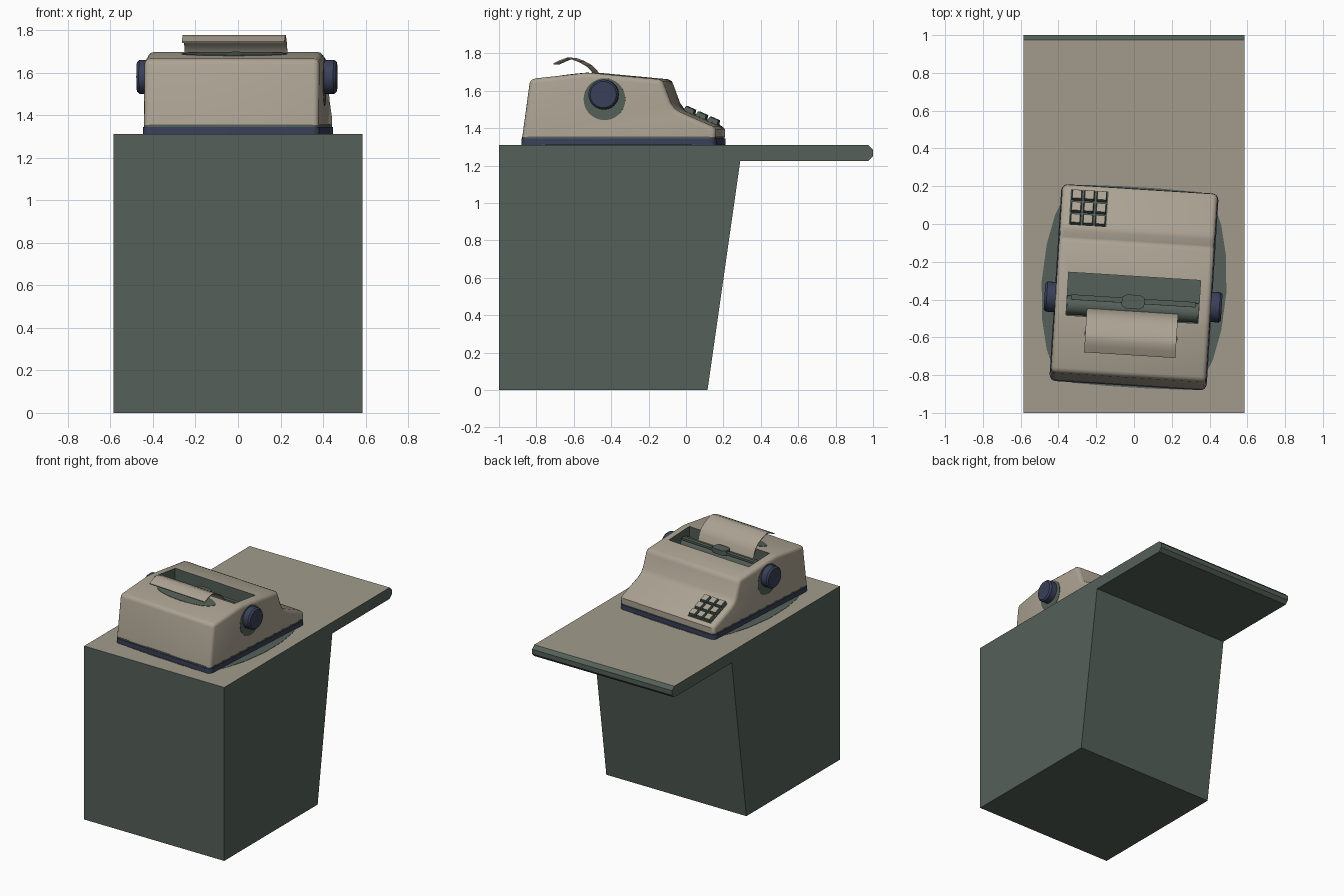
import bpy, bmesh, math
from mathutils import Matrix, Vector

cube = bpy.data.objects.get("Cube")
if cube:
    bpy.data.objects.remove(cube, do_unlink=True)


def material(name, r, g, b):
    m = bpy.data.materials.new(name)
    m.diffuse_color = (r, g, b, 1)
    m.use_nodes = True
    m.node_tree.nodes["Principled BSDF"].inputs["Base Color"].default_value = (r, g, b, 1)
    return m


BEIGE = material("warm beige", .41, .365, .29)
STONE = material("stone beige", .36, .33, .262)
GREEN = material("dark green", .089, .117, .098)
BLUE = material("navy blue", .042, .051, .1)

# The machine sits slightly turned on the table
PLACE = Matrix.Translation((0, -.335, 0)) @ Matrix.Rotation(math.radians(-3.6), 4, 'Z')
machine = []


def finish(name, bm, mats, on_machine=True, smooth=False):
    bmesh.ops.recalc_face_normals(bm, faces=bm.faces)
    mesh = bpy.data.meshes.new(name)
    bm.to_mesh(mesh)
    bm.free()
    for m in mats:
        mesh.materials.append(m)
    ob = bpy.data.objects.new(name, mesh)
    bpy.context.collection.objects.link(ob)
    if on_machine:
        machine.append(ob)
    if smooth:
        select(ob)
        bpy.ops.object.shade_smooth_by_angle(angle=math.radians(38))
    return ob


def select(ob):
    bpy.ops.object.select_all(action='DESELECT')
    ob.select_set(True)
    bpy.context.view_layer.objects.active = ob


def extrude(points, vec):
    """Solid made by sweeping a closed outline along a vector."""
    bm = bmesh.new()
    face = bm.faces.new([bm.verts.new(p) for p in points])
    new = bmesh.ops.extrude_face_region(bm, geom=[face], use_keep_orig=True)["geom"]
    bmesh.ops.translate(bm, vec=vec, verts=[v for v in new if isinstance(v, bmesh.types.BMVert)])
    bmesh.ops.recalc_face_normals(bm, faces=bm.faces)
    return bm


def side_profile(points, half):
    return extrude([(-half, y, z) for y, z in points], (2 * half, 0, 0))


def block(size, centre, matrix=Matrix()):
    bm = bmesh.new()
    m = matrix @ Matrix.Translation(centre) @ Matrix.Diagonal((*size, 1))
    bmesh.ops.create_cube(bm, size=1, matrix=m)
    return bm


def rod(radius, x0, x1, y, z, sides=32, tip=None):
    """Cylinder along x; tip is the radius at x1."""
    bm = bmesh.new()
    m = Matrix.Translation(((x0 + x1) / 2, y, z)) @ Matrix.Rotation(math.pi / 2, 4, 'Y')
    bmesh.ops.create_cone(bm, cap_ends=True, segments=sides, radius1=radius,
                          radius2=tip or radius, depth=x1 - x0, matrix=m)
    return bm


# Table: tapered cabinet with an overhanging top
bm = side_profile([(-1, 0), (.115, 0), (.29, 1.225), (.975, 1.225), (1, 1.25),
                   (1, 1.285), (.975, 1.31), (-1, 1.31)], .585)
bm.normal_update()
for f in bm.faces:
    f.material_index = int(f.normal.z > .9)
finish("table", bm, [GREEN, STONE], on_machine=False)

# Dark halo plate on the table round the machine
quarter = [(.49, 0), (.475, .2), (.44, .36), (.4, .45), (.3, .525), (.1, .53)]
ring = [(x, y) for x, y in quarter] + [(-x, y) for x, y in reversed(quarter)]
ring += [(x, -y) for x, y in ([(-a, b) for a, b in quarter[1:]] + quarter[:0:-1])]
finish("table_halo", extrude([(x, y, 1.308) for x, y in ring], (0, 0, .004)), [GREEN])


# Base tray and dark seam, with rounded corners
def tray(name, half_x, half_y, z0, z1, mat):
    bm = block((2 * half_x, 2 * half_y, z1 - z0), (0, 0, (z0 + z1) / 2))
    upright = [e for e in bm.edges if abs(e.verts[0].co.z - e.verts[1].co.z) > .001]
    bmesh.ops.bevel(bm, geom=upright, offset=.035, segments=4, profile=.5, affect='EDGES')
    finish(name, bm, [mat], smooth=True)


tray("base_tray", .417, .522, 1.308, 1.345, BLUE)
tray("base_seam", .413, .518, 1.344, 1.356, GREEN)

# Housing with rounded side and rear edges
HALF = .412
bm = side_profile([(-.517, 1.354), (.52, 1.354), (.52, 1.395), (.505, 1.41), (.33, 1.487),
                   (.3, 1.507), (.28, 1.535), (.245, 1.63), (.235, 1.652), (.215, 1.662),
                   (-.15, 1.696), (-.18, 1.696), (-.475, 1.663)], HALF)
rounded = []
for e in bm.edges:
    a, b = (v.co for v in e.verts)
    bottom = max(a.z, b.z) < 1.36
    rear_top = max(a.y, b.y) < -.47 and min(a.z, b.z) > 1.6
    if not bottom and (abs(a.x - b.x) < .001 or rear_top):
        rounded.append(e)
bmesh.ops.bevel(bm, geom=rounded, offset=.026, segments=3, profile=.5,
                affect='EDGES', clamp_overlap=True)
housing = finish("housing", bm, [BEIGE, GREEN])

# Carriage opening cut through the top
bm = block((.7, .228, .2), (0, -.056, 1.68))
for f in bm.faces:
    f.material_index = 1
cutter = finish("opening_cutter", bm, [BEIGE, GREEN], on_machine=False)
cutter.hide_render = True
select(housing)
cut = housing.modifiers.new("opening", 'BOOLEAN')
cut.operation, cut.solver, cut.object = 'DIFFERENCE', 'EXACT', cutter
bpy.ops.object.modifier_apply(modifier=cut.name)
bpy.data.objects.remove(cutter, do_unlink=True)
select(housing)
bpy.ops.object.shade_smooth_by_angle(angle=math.radians(38))

# Roller, paper rail and type guide inside the opening
finish("roller", rod(.05, -.349, .349, -.115, 1.59), [GREEN], smooth=True)
finish("paper_rail", block((.66, .028, .016), (0, -.072, 1.648)), [GREEN])
guide = [(-.06, -.025), (-.035, -.04), (.035, -.04), (.06, -.025),
         (.06, .02), (.035, .035), (-.035, .035), (-.06, .02)]
finish("type_guide", extrude([(x, y - .075, 1.635) for x, y in guide], (0, 0, .035)), [GREEN])

# Curled sheet of paper
curve = [(-.125, 1.63), (-.14, 1.685), (-.16, 1.715), (-.185, 1.738), (-.225, 1.76),
         (-.265, 1.775), (-.29, 1.777), (-.325, 1.764), (-.36, 1.747)]
under = [(y + .002, z - .007) for y, z in reversed(curve)]
finish("paper", side_profile(curve + under, .242), [BEIGE], smooth=True)

# Dark patch on the deck under the paper
slope = math.atan2(1.696 - 1.663, .295)
deck = Matrix.Translation((0, -.26, 1.6875)) @ Matrix.Rotation(slope, 4, 'X')
patch = [deck @ Vector((.25 * math.cos(t), .075 * math.sin(t), -.003))
         for t in (i * math.tau / 24 for i in range(24))]
finish("deck_patch", extrude(patch, (0, 0, .005)), [GREEN])

# Roller knobs with dark surrounds on both sides
for side, word in ((1, "left"), (-1, "right")):
    flip = Matrix.Scale(side, 4, (1, 0, 0))
    parts = (("knob_surround", rod(.112, HALF - .005, HALF + .002, -.075, 1.555), GREEN),
             ("knob", rod(.08, HALF - .01, .458, -.078, 1.58), BLUE),
             ("knob_cap", rod(.08, .458, .47, -.078, 1.58, tip=.07), BLUE))
    for name, bm, mat in parts:
        bm.transform(flip)
        finish(word + "_" + name, bm, [mat], smooth=True)

# Keypad plate with nine keys on the front slope
tilt = math.atan2(1.41 - 1.487, .175)
pad = Matrix.Translation((-.266, .4, 1.4565)) @ Matrix.Rotation(tilt, 4, 'X')
finish("keypad_plate", block((.2, .225, .008), (0, -.008, 0), pad), [GREEN])
for row in (-1, 0, 1):
    for col in (-1, 0, 1):
        bm = block((.056, .058, .026), (0, 0, .013))
        for f in bm.faces:
            f.material_index = int(f.normal.z > .5)
        for v in bm.verts:
            if v.co.z > .02:
                v.co.x *= .84
                v.co.y *= .84
        bm.transform(pad @ Matrix.Translation((col * .066, row * .07, 0)))
        finish("key", bm, [GREEN, BEIGE])

for ob in machine:
    ob.matrix_world = PLACE
